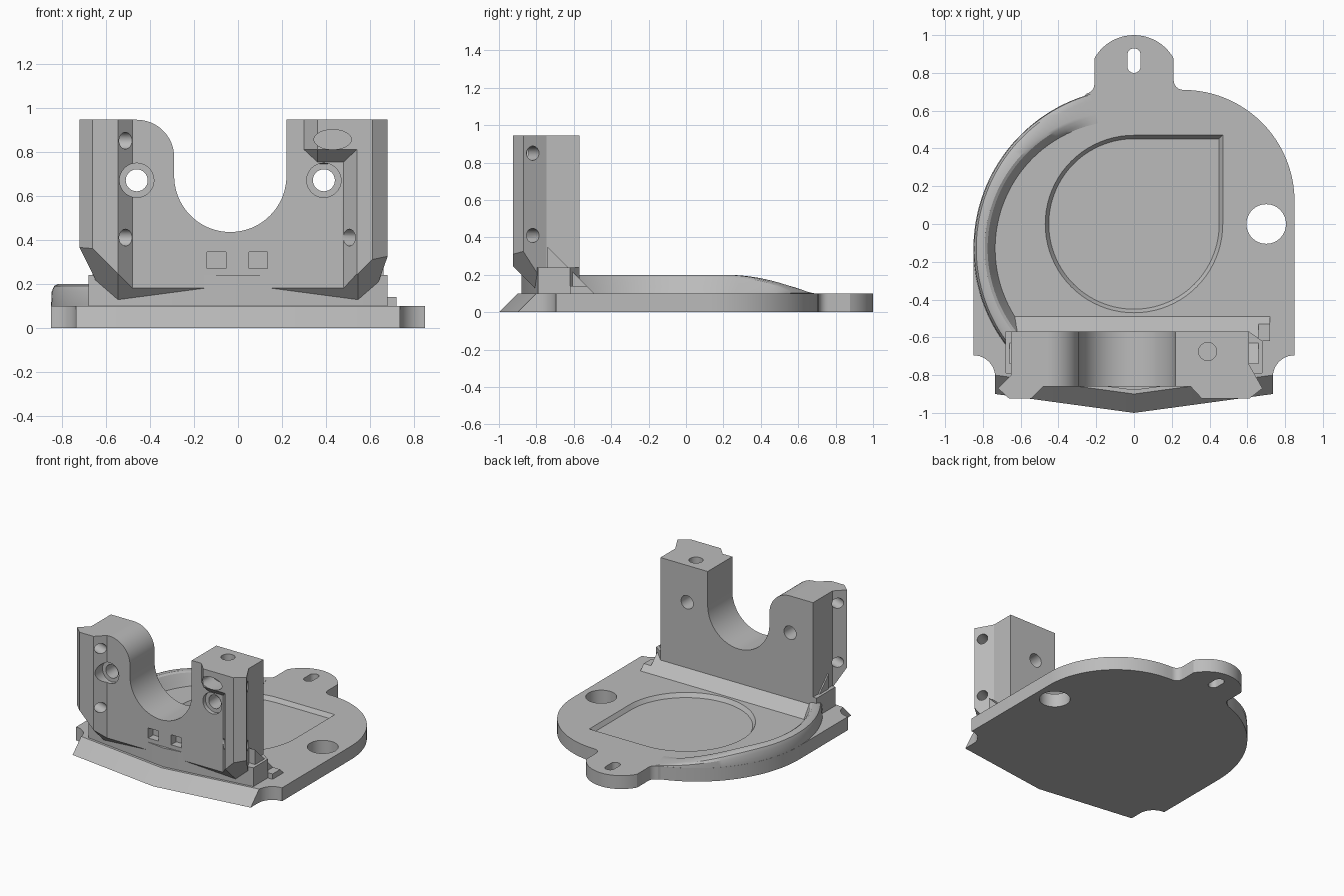
import bpy, bmesh
from math import sin, cos, radians, sqrt, atan2, pi
from mathutils import Vector

cube = bpy.data.objects.get("Cube")
if cube:
    bpy.data.objects.remove(cube, do_unlink=True)

gray = bpy.data.materials.new("plain_gray")
gray.use_nodes = True
gray.diffuse_color = (0.5, 0.5, 0.5, 1)
gray.node_tree.nodes["Principled BSDF"].inputs["Base Color"].default_value = (0.5, 0.5, 0.5, 1)


def arc(cx, cy, r, a, b, n=16):
    return [(cx + r * cos(radians(a + (b - a) * i / n)),
             cy + r * sin(radians(a + (b - a) * i / n))) for i in range(n + 1)]


def finish(name, bm):
    bmesh.ops.recalc_face_normals(bm, faces=bm.faces)
    mesh = bpy.data.meshes.new(name)
    bm.to_mesh(mesh)
    bm.free()
    mesh.materials.append(gray)
    ob = bpy.data.objects.new(name, mesh)
    bpy.context.collection.objects.link(ob)
    return ob


def prism(name, pts, lo, hi, axis="z", slices=(), scale=(1, 1)):
    """Extrude a 2D profile along an axis, then slice off everything beyond each plane."""
    place = {"x": lambda u, v, w: (w, u, v), "y": lambda u, v, w: (u, w, v),
             "z": lambda u, v, w: (u, v, w)}[axis]
    bm = bmesh.new()
    rings = [[bm.verts.new(place(u * s, v * s, w)) for u, v in pts]
             for w, s in zip((lo, hi), scale)]
    for ring in rings:
        bm.faces.new(ring)
    for i in range(len(pts)):
        j = (i + 1) % len(pts)
        bm.faces.new((rings[0][i], rings[0][j], rings[1][j], rings[1][i]))
    bmesh.ops.recalc_face_normals(bm, faces=bm.faces)
    for normal, d in slices:
        n = Vector(normal)
        bmesh.ops.bisect_plane(bm, geom=bm.verts[:] + bm.edges[:] + bm.faces[:], dist=1e-5,
                               plane_co=n * d / n.length_squared, plane_no=n, clear_outer=True)
        bmesh.ops.holes_fill(bm, edges=[e for e in bm.edges if e.is_boundary])
    return finish(name, bm)


def hull(name, pts):
    bm = bmesh.new()
    for p in pts:
        bm.verts.new(p)
    out = bmesh.ops.convex_hull(bm, input=bm.verts)
    bmesh.ops.delete(bm, geom=list({v for v in out["geom_interior"] if isinstance(v, bmesh.types.BMVert)}),
                     context="VERTS")
    bmesh.ops.dissolve_limit(bm, angle_limit=0.01, verts=bm.verts, edges=bm.edges)
    return finish(name, bm)


def rod(p, q, r):
    """Round cutter between two points."""
    p, q = Vector(p), Vector(q)
    bm = bmesh.new()
    bmesh.ops.create_cone(bm, cap_ends=True, segments=32, radius1=r, radius2=r, depth=(q - p).length)
    turn = (q - p).to_track_quat("Z", "Y").to_matrix().to_4x4()
    turn.translation = (p + q) / 2
    bmesh.ops.transform(bm, matrix=turn, verts=bm.verts)
    return finish("hole_cutter", bm)


def cut(ob, cutters, keep=False):
    for c in cutters:
        c.hide_render = True
        m = ob.modifiers.new("cut", "BOOLEAN")
        m.operation, m.solver, m.object = "DIFFERENCE", "EXACT", c
        bpy.context.view_layer.objects.active = ob
        bpy.ops.object.modifier_apply(modifier=m.name)
        if not keep:
            bpy.data.objects.remove(c, do_unlink=True)


# Base plate with rear tab, corner notches and a pointed bevelled front
outline = ([(-0.735, -0.9), (0, -1), (0.735, -0.9)]
           + arc(0.85, -0.81, 0.115, 180, 90, 10)
           + arc(0.26, 0.12, 0.59, 0, 90, 24)
           + arc(0.26, 0.76, 0.05, 270, 180, 6)
           + arc(0, 0.76, 0.24, 29, 151, 20)
           + arc(-0.26, 0.74, 0.05, 0, -80, 6)
           + arc(0, -0.13, 0.85, 108, 180, 28)
           + arc(-0.85, -0.81, 0.115, 90, 0, 10))
plate = prism("base_plate", outline, 0, 0.1,
              slices=[((0.136, -1, 1), 1), ((-0.136, -1, 1), 1)])
slot = arc(0, 0.895, 0.035, 0, 180) + arc(0, 0.835, 0.035, 180, 360)
teardrop = [(0.47, 0.47)] + arc(0, 0, 0.47, 90, 360, 60)
cut(plate, [rod((0.7, 0, -0.1), (0.7, 0, 0.3), 0.105),
            prism("slot_cutter", slot, -0.1, 0.3),
            prism("recess_cutter", teardrop, 0.07, 0.13, scale=(0.96, 1.04))])

# Pedestal under the upright
prism("pedestal", [(-0.68, -0.57), (-0.68, -0.79), (0, -0.88), (0.68, -0.79), (0.68, -0.62), (0.61, -0.57)],
      0.09, 0.24)

# Sloped fillet behind the upright
prism("rear_fillet", [(-0.74, 0.09), (-0.74, 0.35), (-0.48, 0.09)], -0.66, 0.66, "x")
prism("fillet_end", [(-0.62, 0.09), (-0.62, 0.14), (-0.53, 0.14), (-0.48, 0.09)], 0.6, 0.72, "x")

# Upright: footprint extruded, underside chamfered at the front and both front corners
footprint = [(-0.65, -0.57), (-0.65, -0.8), (-0.72, -0.87), (-0.66, -0.925), (-0.545, -0.925),
             (-0.48, -0.86), (0.48, -0.86), (0.54, -0.925), (0.61, -0.925), (0.68, -0.87),
             (0.61, -0.745), (0.61, -0.57)]
upright = prism("upright", footprint, 0.12, 0.945,
                slices=[((1, -1, -1), 1.225), ((-1, -1, -1), 1.225), ((0, -1, -1), 0.68)])
saddle = (arc(-0.46, 0.775, 0.17, 90, 0) + arc(-0.035, 0.69, 0.255, 180, 360, 40)
          + [(0.22, 1.1), (-0.46, 1.1)])
cutters = [prism("saddle_cutter", saddle, -1.1, -0.4, "y")]

# Screw holes with counterbores, and the vertical hole
for x in (-0.46, 0.39):
    cutters += [rod((x, -1.1, 0.67), (x, -0.4, 0.67), 0.05),
                rod((x, -1.1, 0.67), (x, -0.83, 0.67), 0.078)]
cutters.append(rod((0.39, -0.675, 0.8), (0.39, -0.675, 1.1), 0.048))

# Cross holes through the outer corners
for side, x_in, x_out, heights in ((-1, 0.5, 0.7, (0.41, 0.85)), (1, 0.49, 0.66, (0.41, 0.85))):
    inner = Vector((side * x_in, -0.895, 0))
    outer = Vector((side * x_out, -0.815, 0))
    step = (outer - inner) * 0.4
    for z in heights:
        up = Vector((0, 0, z))
        cutters.append(rod(inner - step + up, outer + step + up, 0.038))

# Square pockets in the front
for x in (-0.14, 0.05):
    cutters.append(prism("pocket_cutter", [(x, 0.27), (x + 0.085, 0.27), (x + 0.085, 0.345), (x, 0.345)],
                         -1, -0.8, "y"))
cut(upright, cutters)

# Lug at the top of the left post with an oval pocket
lug = hull("front_lug", [(x, y, z) for x, y in ((0.29, -0.85), (0.36, -0.925), (0.55, -0.925), (0.55, -0.85))
                         for z in (0.81, 0.945)]
           + [(x, -0.85, 0.745) for x in (0.36, 0.54)])
oval = [(0.43 + 0.085 * cos(i * pi / 16), 0.855 + 0.045 * sin(i * pi / 16)) for i in range(32)]
pocket = prism("oval_cutter", oval, -1.1, -0.8, "y")
cut(lug, [pocket], keep=True)
cut(upright, [pocket])

# Curved ridge along the right edge, fading towards the rear
bm = bmesh.new()
rings = []
for i in range(49):
    a = radians(106 + 112 * i / 48)
    d = Vector((cos(a), sin(a)))
    # distance to the offset inner circle along this direction
    b = -0.06 * d.x
    inner = b + sqrt(b * b - 0.06 ** 2 + 0.67 ** 2)
    t = max(0, (-0.13 + 0.8 * d.y - 0.2) / 0.44)
    h = 0.1 * max(0.02, 1 - t * t)
    k = h / 0.1
    section = [(inner, 0.09), (inner + 0.005, 0.1), (inner + 0.02, 0.1 + h * 0.35),
               (inner + 0.045, 0.1 + h * 0.9), (inner + 0.06, 0.1 + h), (0.815, 0.1 + h),
               (0.835, 0.1 + h * 0.9), (0.846, 0.1 + h * 0.65), (0.849, 0.1), (0.849, 0.09)]
    rings.append([bm.verts.new((r * d.x, -0.13 + r * d.y, z)) for r, z in section])
for p, q in zip(rings, rings[1:]):
    for i in range(len(p)):
        j = (i + 1) % len(p)
        bm.faces.new((p[i], p[j], q[j], q[i]))
bm.faces.new(rings[0])
bm.faces.new(rings[-1])
finish("curved_ridge", bm)

# Smooth the round surfaces and keep the edges sharp
for ob in bpy.context.scene.objects:
    if ob.type == "MESH":
        bpy.ops.object.select_all(action="DESELECT")
        ob.select_set(True)
        bpy.context.view_layer.objects.active = ob
        bpy.ops.object.shade_smooth_by_angle(angle=radians(28))
